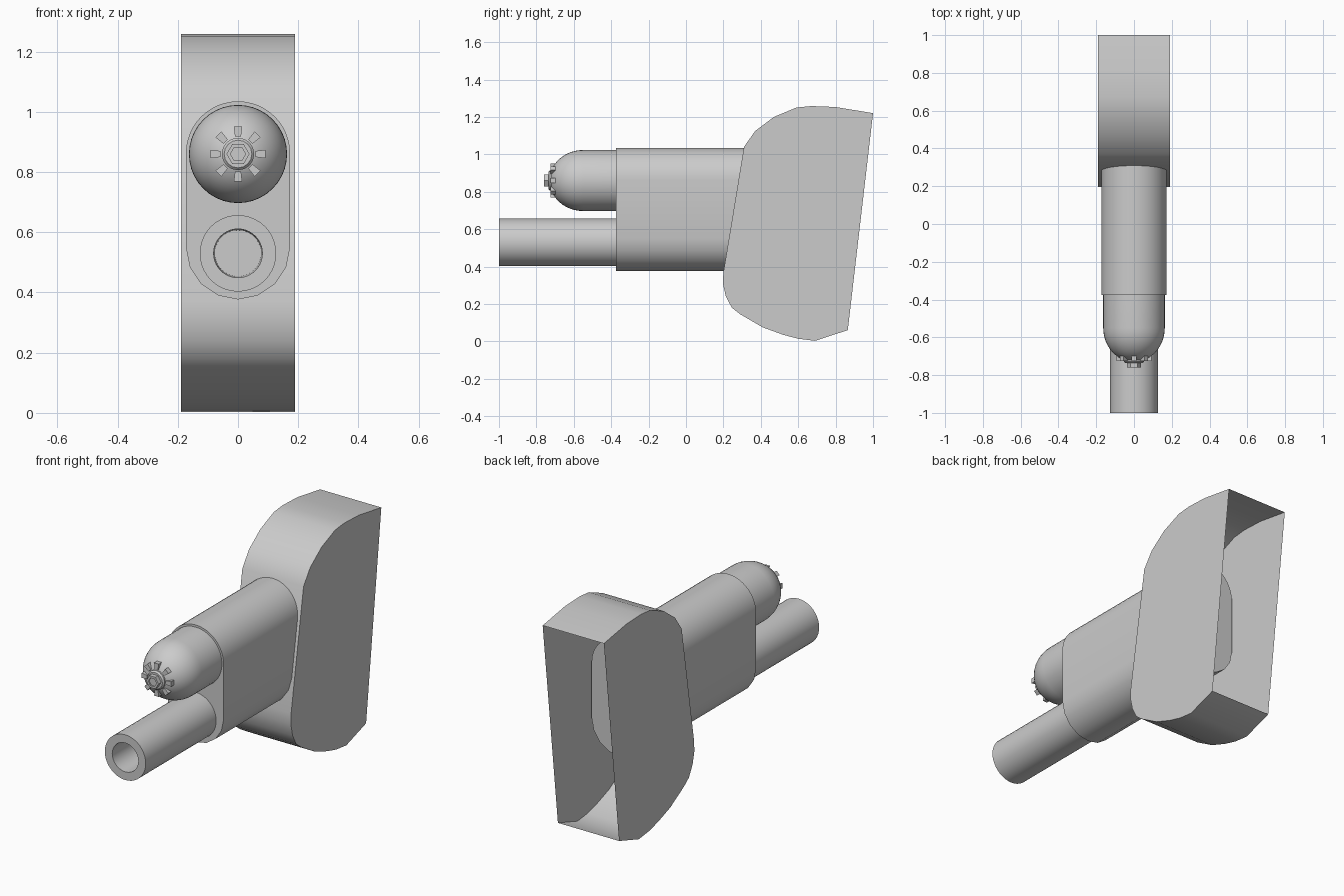
import bpy, bmesh, math
from mathutils import Matrix, Vector

if "Cube" in bpy.data.objects:
    bpy.data.objects.remove(bpy.data.objects["Cube"])

grey = bpy.data.materials.new("plain grey")
grey.diffuse_color = (0.6, 0.6, 0.6, 1)
grey.use_nodes = True
grey.node_tree.nodes["Principled BSDF"].inputs["Base Color"].default_value = grey.diffuse_color


def finish(name, bm, smooth=35, recalc=True):
    bmesh.ops.remove_doubles(bm, verts=bm.verts, dist=1e-5)
    if recalc:
        bmesh.ops.recalc_face_normals(bm, faces=bm.faces)
    mesh = bpy.data.meshes.new(name)
    bm.to_mesh(mesh)
    bm.free()
    mesh.materials.append(grey)
    ob = bpy.data.objects.new(name, mesh)
    bpy.context.collection.objects.link(ob)
    if smooth:
        bpy.ops.object.select_all(action='DESELECT')
        ob.select_set(True)
        bpy.context.view_layer.objects.active = ob
        bpy.ops.object.shade_smooth_by_angle(angle=math.radians(smooth))
    return ob


def lathe(name, profile, z, steps, smooth=35, turn=0):
    """Spin (radius, y) points about a front-to-back axis at height z."""
    bm = bmesh.new()
    rings = []
    for r, y in profile:
        rings.append([bm.verts.new((r * math.cos(a), y, z + r * math.sin(a)))
                      for a in (turn + 2 * math.pi * i / steps for i in range(steps))])
    for a, b in zip(rings, rings[1:]):
        for i in range(steps):
            j = (i + 1) % steps
            bm.faces.new((a[i], a[j], b[j], b[i]))
    return finish(name, bm, smooth)


def extrude(bm, loop, offset, caps=(True, True)):
    """Sweep a closed loop of points along an offset."""
    a = [bm.verts.new(p) for p in loop]
    b = [bm.verts.new(Vector(p) + Vector(offset)) for p in loop]
    n = len(a)
    for i in range(n):
        j = (i + 1) % n
        bm.faces.new((a[i], a[j], b[j], b[i]))
    bm.faces.new(a[::-1])
    bm.faces.new(b)


# Shield: rounded side profile swept across x, open at the back
side = [(1, 1.22), (0.8, 1.253), (0.67, 1.258), (0.59, 1.25), (0.47, 1.2),
        (0.37, 1.125), (0.31, 1.04), (0.2, 0.37), (0.197, 0.31), (0.213, 0.24),
        (0.245, 0.18), (0.29, 0.145), (0.41, 0.075), (0.52, 0.035),
        (0.6, 0.014), (0.69, 0.003), (0.865, 0.06)]
bm = bmesh.new()
extrude(bm, [(-0.19, y, z) for y, z in side], (0.38, 0, 0))
bmesh.ops.recalc_face_normals(bm, faces=bm.faces)
back = [f for f in bm.faces if f.normal.y > 0.9]
bmesh.ops.delete(bm, geom=back, context='FACES')
finish("shield", bm, 30, recalc=False)

# Sleeve: long rounded housing that runs into the shield
R = 0.173
outline = [(R * math.cos(math.pi * i / 24), 0.862 + R * math.sin(math.pi * i / 24))
           for i in range(25)]
outline += [(-R * math.cos(math.pi * i / 8), 0.55 - R * math.sin(math.pi * i / 8))
            for i in range(9)]
bm = bmesh.new()
extrude(bm, [(x, -0.375, z) for x, z in outline], (0, 0.965, 0))
finish("sleeve", bm, 35)

# Domed upper cylinder
DOME_R, DOME_Y, DOME_D, DOME_Z = 0.163, -0.55, 0.18, 0.86
dome = [(DOME_R, -0.37)]
dome += [(DOME_R * math.cos(t), DOME_Y - DOME_D * math.sin(t))
         for t in (math.pi / 2 * i / 12 for i in range(13))]
lathe("domed_cylinder", dome, DOME_Z, 40)

# Lower barrel with a blind bore
lathe("barrel", [(0.127, -0.37), (0.127, -1), (0.081, -1), (0.077, -0.6), (0, -0.6)],
      0.53, 40)

# Hub on the dome: round washer and recessed hexagonal nut
lathe("hub_washer", [(0.054, -0.70), (0.054, -0.728), (0.046, -0.736), (0, -0.736)],
      DOME_Z, 16, 30)
lathe("hub_nut", [(0.038, -0.73), (0.038, -0.76), (0.025, -0.76), (0.025, -0.752),
                  (0, -0.752)], DOME_Z, 6, 0)

# Eight raised tabs around the hub
bm = bmesh.new()
for k in range(8):
    spin = Matrix.Rotation(k * math.pi / 4, 3, 'Y')
    tab = [(-0.010, -0.69, 0.058), (0.010, -0.69, 0.058),
           (0.014, -0.69, 0.092), (-0.014, -0.69, 0.092)]
    extrude(bm, [spin @ Vector(p) + Vector((0, 0, DOME_Z)) for p in tab],
            (0, -0.034, 0))
finish("dome_tabs", bm, 0)
